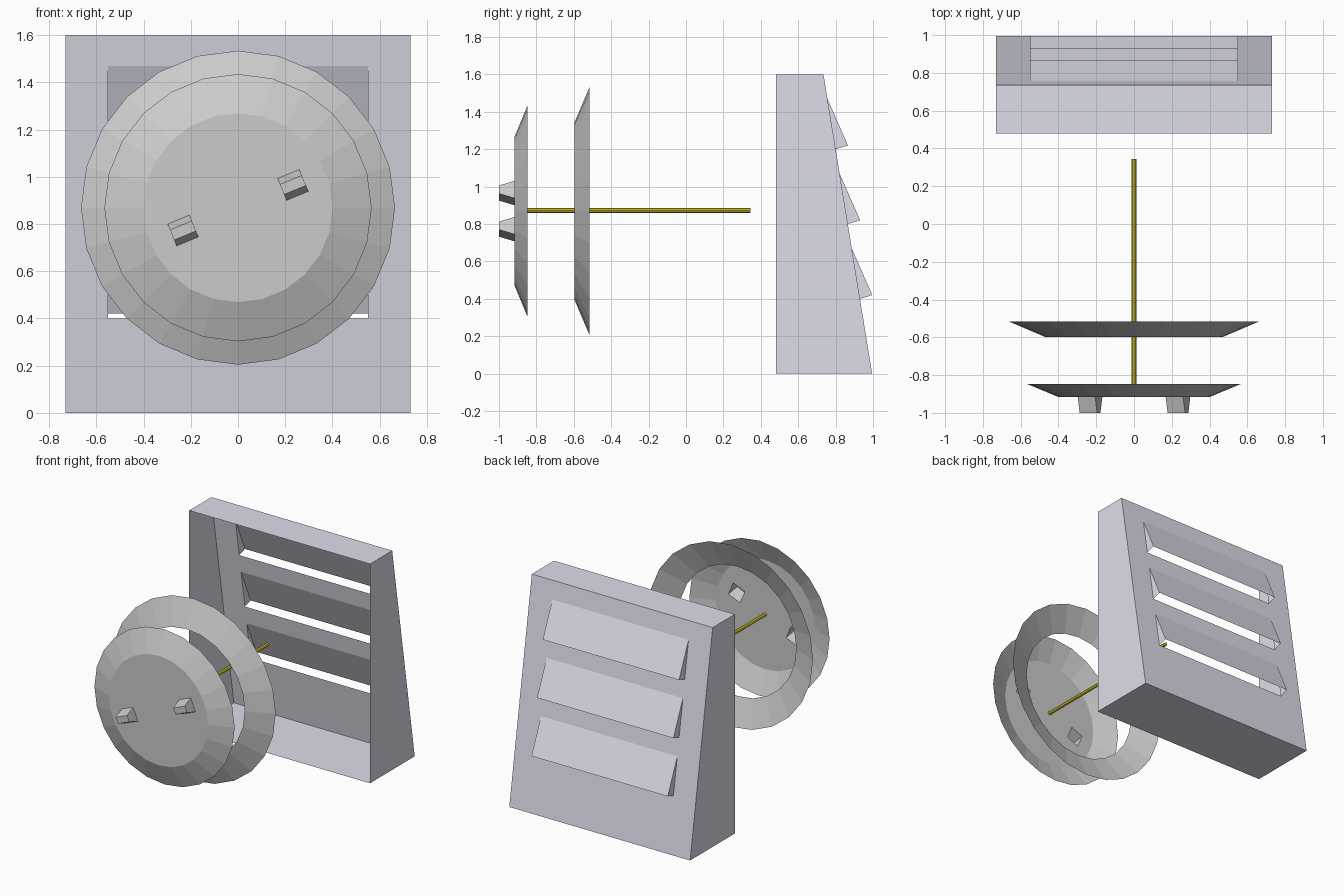
import bpy, bmesh, math
from mathutils import Matrix, Vector

if "Cube" in bpy.data.objects:
    bpy.data.objects.remove(bpy.data.objects["Cube"])

CZ = 0.869        # height of the shared axis
SEG = 24


def material(name, rgb):
    m = bpy.data.materials.new(name)
    m.diffuse_color = (*rgb, 1)
    m.use_nodes = True
    m.node_tree.nodes["Principled BSDF"].inputs["Base Color"].default_value = m.diffuse_color
    return m


def finish(bm, name, mat):
    bmesh.ops.remove_doubles(bm, verts=bm.verts, dist=1e-5)
    bmesh.ops.recalc_face_normals(bm, faces=bm.faces)
    me = bpy.data.meshes.new(name)
    bm.to_mesh(me)
    bm.free()
    ob = bpy.data.objects.new(name, me)
    bpy.context.collection.objects.link(ob)
    me.materials.append(mat)
    return ob


def face(bm, pts):
    return bm.faces.new([bm.verts.new(p) for p in pts])


def circle(r, y):
    return [Vector((r * math.sin(2 * math.pi * i / SEG), y,
                    CZ + r * math.cos(2 * math.pi * i / SEG))) for i in range(SEG)]


def cone_wall(bm, r0, y0, r1, y1):
    a, b = circle(r0, y0), circle(r1, y1)
    for i in range(SEG):
        j = (i + 1) % SEG
        face(bm, (a[i], a[j], b[j], b[i]))


housing_mat = material("blue_grey", (0.72, 0.73, 0.82))
disc_mat = material("warm_grey", (0.82, 0.79, 0.79))
yellow = material("yellow", (0.80, 0.68, 0.03))

# Housing: open-fronted wedge with slots in the sloping back
W, S, H, YF = 0.73, 0.55, 1.6, 0.48
back = lambda z: 0.995 - 0.26 * z / H
bm = bmesh.new()
xs = [-W, -S, S, W]
zs = [0, 0.40, 0.67, 0.80, 1.07, 1.20, 1.47, H]
for i in range(3):
    for j in range(7):
        if i == 1 and j in (1, 3, 5):
            continue
        x0, x1, z0, z1 = xs[i], xs[i + 1], zs[j], zs[j + 1]
        face(bm, [(x0, back(z0), z0), (x1, back(z0), z0),
                  (x1, back(z1), z1), (x0, back(z1), z1)])
for s in (-W, W):
    face(bm, [(s, YF, 0)] + [(s, back(z), z) for z in zs] + [(s, YF, H)])
for z in (0, H):
    face(bm, [(-W, YF, z), (W, YF, z)] + [(x, back(z), z) for x in reversed(xs)])

# Louvres: sloping hood with triangular cheeks, open underneath
for z in (0.40, 0.80, 1.20):
    top, tip, low = (back(z + 0.27), z + 0.27), (back(z) + 0.066, z + 0.02), (back(z), z)
    face(bm, [(-S, *top), (S, *top), (S, *tip), (-S, *tip)])
    for s in (-S, S):
        face(bm, [(s, *top), (s, *tip), (s, *low)])
finish(bm, "louvred_housing", housing_mat)

# Rear ring: conical band with an open centre
bm = bmesh.new()
cone_wall(bm, 0.665, -0.515, 0.473, -0.597)
finish(bm, "rear_ring", disc_mat)

# Front disc: dish with a flat cap and two hollow tapered prongs
YC = -0.916
bm = bmesh.new()
cone_wall(bm, 0.566, -0.847, 0.40, YC)
turn = Matrix.Rotation(math.radians(-22.5), 4, 'Y')


def prong_loop(cx, h, y):
    return [Vector((0, 0, CZ)) + turn @ Vector((cx + sx * 0.05, y, sz * h))
            for sx, sz in ((-1, -1), (1, -1), (1, 1), (-1, 1))]


loops = [circle(0.40, YC)]
for cx in (-0.252, 0.252):
    base, tip = prong_loop(cx, 0.05, YC), prong_loop(cx, 0.023, -1.0)
    loops.append(base)
    face(bm, tip)
    for i in range(4):
        j = (i + 1) % 4
        face(bm, (base[i], base[j], tip[j], tip[i]))
edges = []
for loop in loops:
    vs = [bm.verts.new(p) for p in loop]
    edges += [bm.edges.new((vs[i], vs[(i + 1) % len(vs)])) for i in range(len(vs))]
bmesh.ops.triangle_fill(bm, edges=edges, use_beauty=True, normal=(0, -1, 0))
finish(bm, "front_disc", disc_mat)

# Axle rod
bm = bmesh.new()
bmesh.ops.create_cone(bm, cap_ends=True, segments=8, radius1=0.0125, radius2=0.0125,
                      depth=1.259,
                      matrix=Matrix.Translation((0, -0.2845, CZ + 0.003))
                      @ Matrix.Rotation(math.pi / 2, 4, 'X'))
finish(bm, "axle_rod", yellow)
